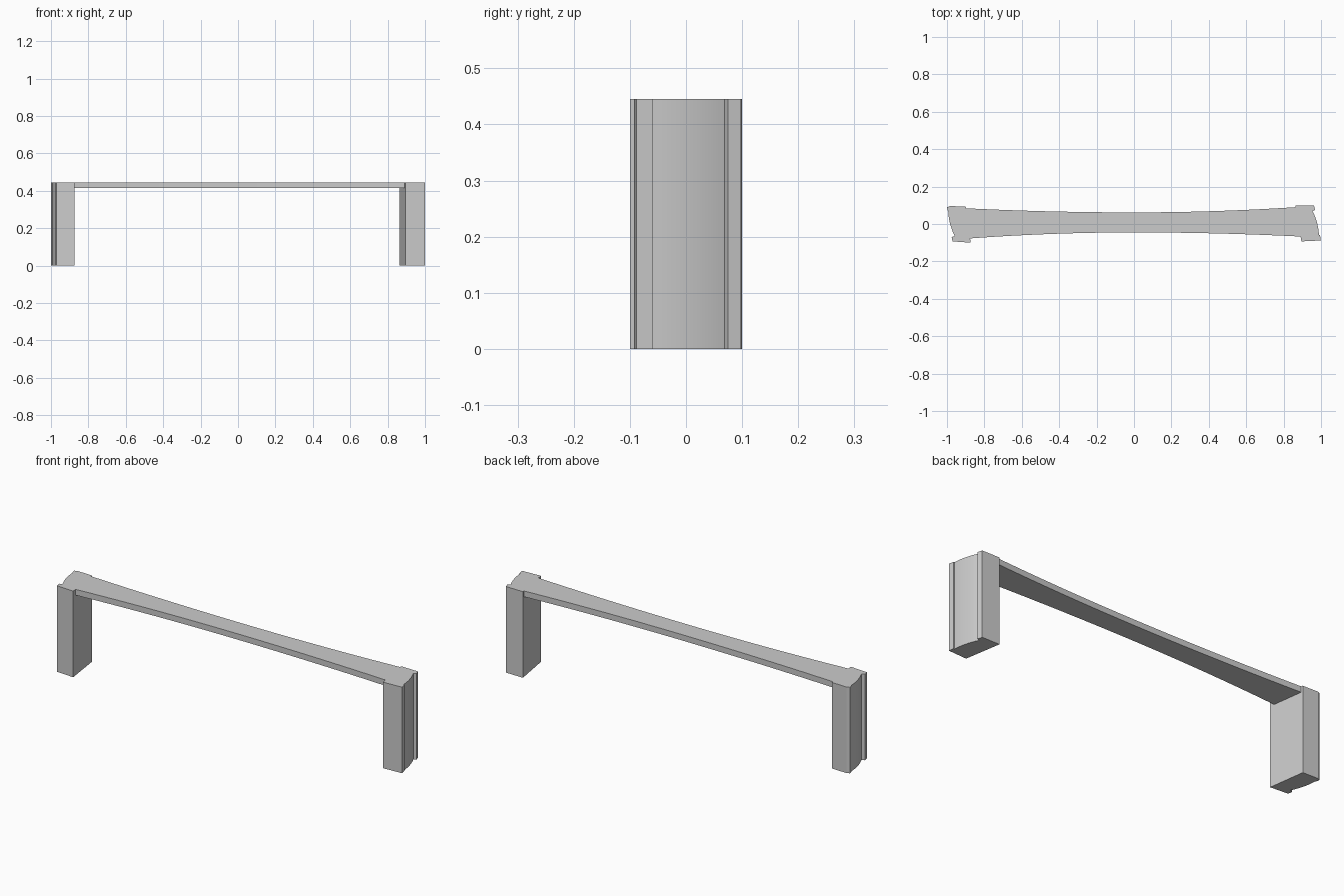
import bpy, bmesh
from mathutils import Vector

if "Cube" in bpy.data.objects:
    bpy.data.objects.remove(bpy.data.objects["Cube"])

HEIGHT, BEAM_BOTTOM = 0.445, 0.415


def prism(name, outline, z0, z1):
    """Extrude a counter-clockwise plan outline between two heights."""
    bm = bmesh.new()
    face = bm.faces.new([bm.verts.new((x, y, z0)) for x, y in outline])
    geom = bmesh.ops.extrude_face_region(bm, geom=[face])["geom"]
    for v in geom:
        if isinstance(v, bmesh.types.BMVert):
            v.co.z = z1
    bmesh.ops.recalc_face_normals(bm, faces=bm.faces)
    mesh = bpy.data.meshes.new(name)
    bm.to_mesh(mesh)
    bm.free()
    obj = bpy.data.objects.new(name, mesh)
    bpy.context.collection.objects.link(obj)
    bpy.ops.object.select_all(action='DESELECT')
    obj.select_set(True)
    bpy.context.view_layer.objects.active = obj
    bpy.ops.object.shade_smooth_by_angle(angle=0.35)
    return obj


def arc(a, b, bulge, n=12):
    """Shallow arc from a to b, bulging to the right of the direction of travel."""
    a, b = Vector(a), Vector(b)
    d = (b - a).normalized()
    side = Vector((d.y, -d.x))
    return [tuple(a.lerp(b, i / n) + side * bulge * 4 * (i / n) * (1 - i / n))
            for i in range(n + 1)]


def on_line(a, b, y):
    """Point at depth y on the inner face line of a leg."""
    t = (y - a[1]) / (b[1] - a[1])
    return a[0] + (b[0] - a[0]) * t, y


def sag(x0, y0, x1, y1, mid, n=24):
    """Beam edge: narrow in the middle, flaring towards both ends."""
    pts = []
    for i in range(n + 1):
        x = x0 + (x1 - x0) * i / n
        end_x, end_y = (x0, y0) if x * x0 > 0 else (x1, y1)
        pts.append((x, mid + (end_y - mid) * (x / end_x) ** 2))
    return pts


# Inner face lines of both legs, front to back
right_in = (0.895, -0.093), (0.863, 0.1)
left_in = (-0.873, -0.1), (-0.9, 0.093)

# Legs with a bowed outer face framed by small lips
right = [right_in[0], (0.999, -0.088), (0.995, -0.06)]
right += arc((0.989, -0.06), (0.955, 0.069), 0.007)
right += [(0.969, 0.075), (0.962, 0.098), right_in[1]]
prism("right_leg", right, 0, HEIGHT)

left = [left_in[1], (-0.985, 0.096), (-1.0, 0.089), (-0.995, 0.068)]
left += arc((-0.993, 0.066), (-0.959, -0.064), 0.007)
left += [(-0.975, -0.07), (-0.97, -0.093), left_in[0]]
prism("left_leg", left, 0, HEIGHT)

# Thin waisted beam between the legs, flush with their tops
fl, fr = on_line(*left_in, -0.077), on_line(*right_in, -0.067)
bl, br = on_line(*left_in, 0.084), on_line(*right_in, 0.09)
beam = sag(*fl, *fr, -0.045) + sag(*br, *bl, 0.062)
prism("top_beam", beam, BEAM_BOTTOM, HEIGHT)
